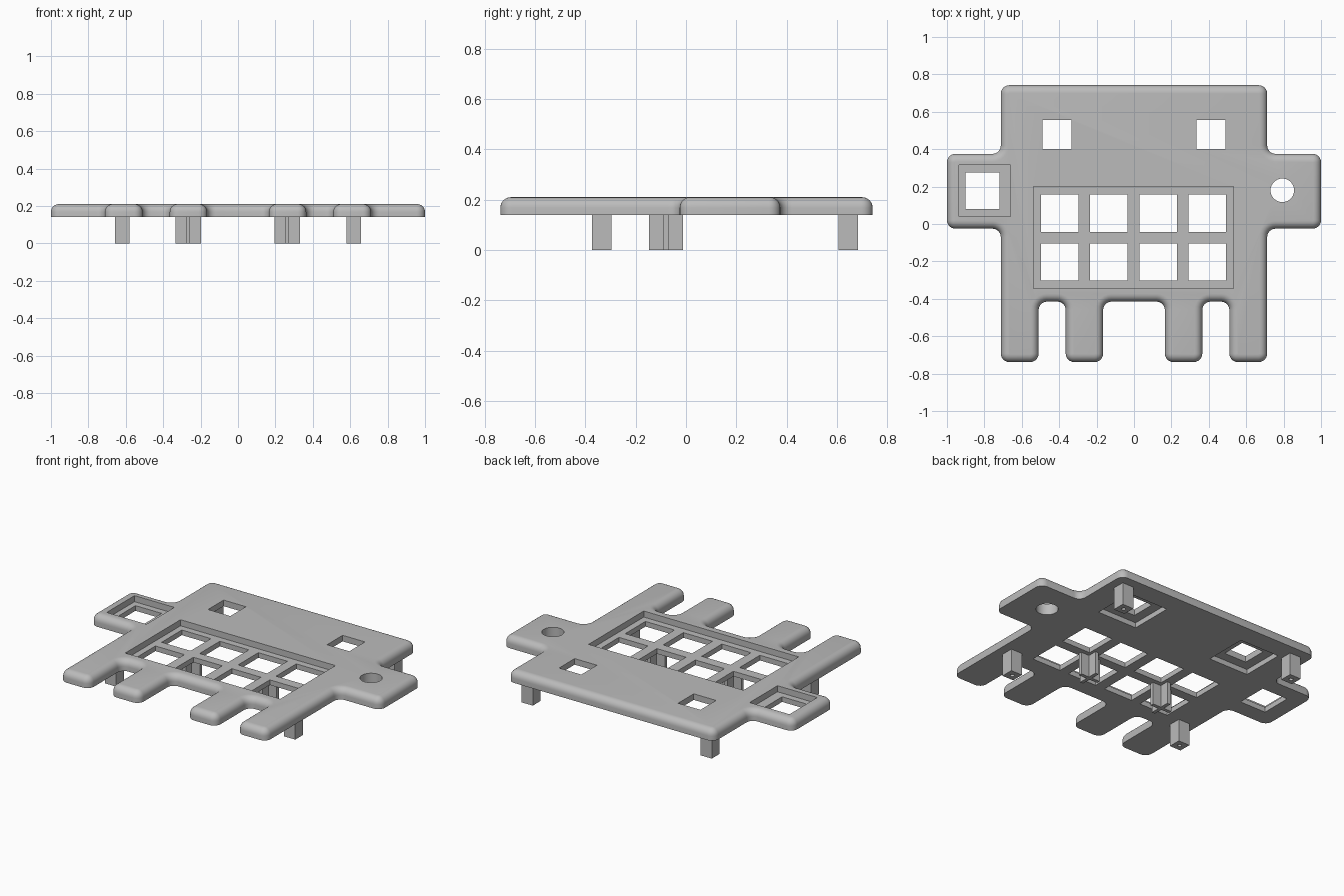
import bpy, bmesh, math

if "Cube" in bpy.data.objects:
    bpy.data.objects.remove(bpy.data.objects["Cube"])

grey = bpy.data.materials.new("grey")
grey.diffuse_color = (0.5, 0.5, 0.5, 1)
grey.use_nodes = True
grey.node_tree.nodes["Principled BSDF"].inputs["Base Color"].default_value = grey.diffuse_color

PLATE_Z, TOP_Z, LEDGE_Z = 0.14, 0.21, 0.172


def prism(name, points, z0, z1, corner=0, rim=0):
    """Extrude an outline, rounding its corners and its top rim."""
    bm = bmesh.new()
    base = bm.faces.new([bm.verts.new((x, y, z0)) for x, y in points])
    ext = bmesh.ops.extrude_face_region(bm, geom=[base])
    for v in ext["geom"]:
        if isinstance(v, bmesh.types.BMVert):
            v.co.z = z1
    bmesh.ops.recalc_face_normals(bm, faces=bm.faces[:])
    if corner:
        uprights = [e for e in bm.edges if abs(e.verts[0].co.z - e.verts[1].co.z) > 1e-4]
        bmesh.ops.bevel(bm, geom=uprights, offset=corner, segments=6,
                        profile=0.5, affect='EDGES', clamp_overlap=True)
    if rim:
        edges = [e for e in bm.edges if all(v.co.z > z1 - 1e-4 for v in e.verts)]
        bmesh.ops.bevel(bm, geom=edges, offset=rim, segments=6,
                        profile=0.5, affect='EDGES', clamp_overlap=True)
    bmesh.ops.recalc_face_normals(bm, faces=bm.faces[:])
    me = bpy.data.meshes.new(name)
    bm.to_mesh(me)
    bm.free()
    me.materials.append(grey)
    ob = bpy.data.objects.new(name, me)
    bpy.context.collection.objects.link(ob)
    return ob


def rect(x0, x1, y0, y1):
    return [(x0, y0), (x1, y0), (x1, y1), (x0, y1)]


def square(x, y, half):
    return rect(x - half, x + half, y - half, y + half)


def circle(x, y, r, n):
    return [(x + r * math.cos(2 * math.pi * i / n), y + r * math.sin(2 * math.pi * i / n))
            for i in range(n)]


def cut(ob, points, z0, z1):
    """Subtract a prism from the object."""
    tool = prism("cutter", points, z0, z1)
    tool.hide_render = True
    mod = ob.modifiers.new("cut", 'BOOLEAN')
    mod.object, mod.operation, mod.solver = tool, 'DIFFERENCE', 'EXACT'
    bpy.context.view_layer.objects.active = ob
    bpy.ops.object.modifier_apply(modifier=mod.name)
    bpy.data.objects.remove(tool)


# Plate outline: right half from the front notch round to the back, mirrored
half = [(0.165, -0.415), (0.165, -0.738), (0.365, -0.738), (0.365, -0.415),
        (0.51, -0.415), (0.51, -0.738), (0.712, -0.738), (0.712, -0.025),
        (1.0, -0.025), (1.0, 0.375), (0.712, 0.375), (0.712, 0.742)]
outline = half + [(-x, y) for x, y in reversed(half)]
plate = prism("plate", outline, PLATE_Z, TOP_Z, corner=0.045, rim=0.042)

# Keypad recess and its button windows
cut(plate, rect(-0.537, 0.533, -0.345, 0.20), LEDGE_Z, 0.3)
for x in (-0.398, -0.136, 0.13, 0.392):
    for y in (0.058, -0.203):
        cut(plate, square(x, y, 0.1), 0.1, 0.3)

# Recessed window in the left arm, round hole in the right arm
cut(plate, rect(-0.935, -0.66, 0.04, 0.315), LEDGE_Z, 0.3)
cut(plate, rect(-0.90, -0.72, 0.08, 0.275), 0.1, 0.3)
cut(plate, circle(0.793, 0.18, 0.063, 40), 0.1, 0.3)

# Back windows, recessed on the underside
for x in (-0.411, 0.411):
    cut(plate, square(x, 0.478, 0.137), 0.1, LEDGE_Z)
    cut(plate, square(x, 0.478, 0.077), 0.1, 0.3)

bpy.ops.object.select_all(action='DESELECT')
plate.select_set(True)
bpy.context.view_layer.objects.active = plate
bpy.ops.object.shade_smooth_by_angle(angle=math.radians(35))

# Corner posts with screw holes
for x in (-0.618, 0.618):
    for y in (-0.335, 0.645):
        post = prism("corner_post", square(x, y, 0.039), 0, PLATE_Z + 0.01)
        cut(post, circle(x, y, 0.012, 16), -0.1, 0.1)

# Cross-shaped posts under the keypad bars
A, T = 0.068, 0.011
quarter = [(A, -T), (A, T), (T, T)]
for cx in (-0.267, 0.263):
    pts = []
    for k in range(4):
        c, s = round(math.cos(k * math.pi / 2)), round(math.sin(k * math.pi / 2))
        pts += [(cx + c * x - s * y, -0.08 + s * x + c * y) for x, y in quarter]
    prism("cross_post", pts, 0, PLATE_Z + 0.01)
